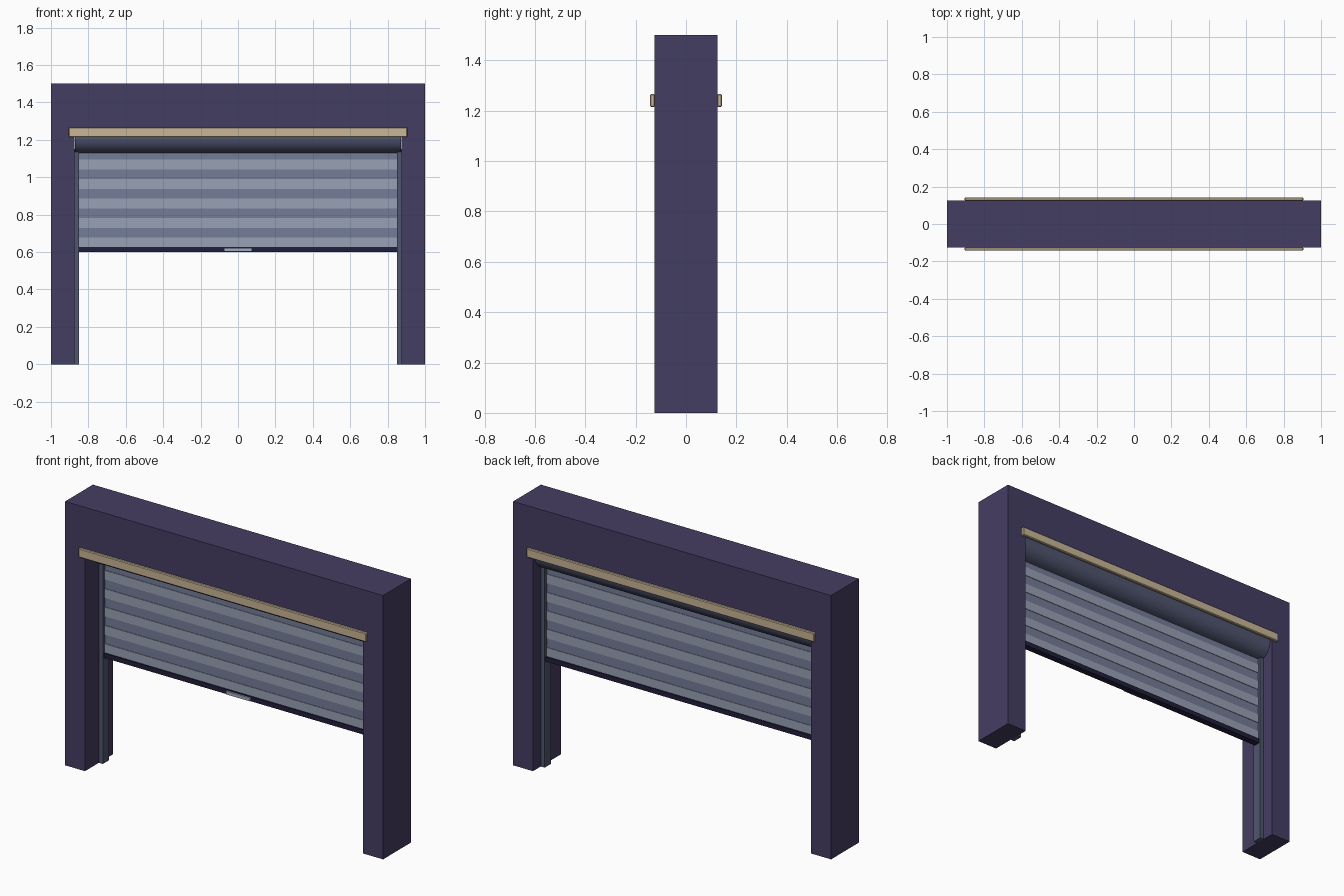
import bpy, bmesh, math

if "Cube" in bpy.data.objects:
    bpy.data.objects.remove(bpy.data.objects["Cube"])


def mat(name, r, g, b):
    lin = [((c / 255 + 0.055) / 1.055) ** 2.4 for c in (r, g, b)]
    m = bpy.data.materials.new(name)
    m.diffuse_color = (*lin, 1)
    m.use_nodes = True
    m.node_tree.nodes["Principled BSDF"].inputs["Base Color"].default_value = m.diffuse_color
    return m


WALL = mat("wall purple", 69, 61, 99)
TRIM = mat("trim tan", 200, 182, 150)
LIGHT = mat("slat light", 153, 161, 182)
DARK = mat("slat dark", 116, 125, 152)
STEEL = mat("roll steel", 80, 86, 112)
NAVY = mat("bar navy", 32, 30, 58)
GRIP = mat("handle pale", 164, 172, 194)


def finish(name, bm, m):
    me = bpy.data.meshes.new(name)
    bm.to_mesh(me)
    bm.free()
    ob = bpy.data.objects.new(name, me)
    bpy.context.collection.objects.link(ob)
    me.materials.append(m)
    return ob


def box(name, x0, x1, y0, y1, z0, z1, m, bevel=0):
    bm = bmesh.new()
    bmesh.ops.create_cube(bm, size=1)
    for v in bm.verts:
        v.co.x = x0 if v.co.x < 0 else x1
        v.co.y = y0 if v.co.y < 0 else y1
        v.co.z = z0 if v.co.z < 0 else z1
    if bevel:
        bmesh.ops.bevel(bm, geom=bm.edges[:], offset=bevel, segments=1, affect='EDGES')
    return finish(name, bm, m)


# wall: one arch-shaped outline extruded through its depth
IN, TOP = 0.875, 1.24
outline = [(-1, 0), (-IN, 0), (-IN, TOP), (IN, TOP), (IN, 0), (1, 0), (1, 1.5), (-1, 1.5)]
bm = bmesh.new()
face = bm.faces.new([bm.verts.new((x, -0.125, z)) for x, z in outline])
ext = bmesh.ops.extrude_face_region(bm, geom=[face])
bmesh.ops.translate(bm, vec=(0, 0.25, 0),
                    verts=[g for g in ext["geom"] if isinstance(g, bmesh.types.BMVert)])
bmesh.ops.recalc_face_normals(bm, faces=bm.faces)
finish("wall_frame", bm, WALL)

# lintel trims on both sides
box("trim_front", -0.905, 0.905, -0.143, -0.124, 1.215, 1.266, TRIM, 0.004)
box("trim_back", -0.905, 0.905, 0.124, 0.143, 1.215, 1.266, TRIM, 0.004)

# side guide rails
for name, s in (("left", -1), ("right", 1)):
    a, b = sorted((s * 0.85, s * 0.875))
    box("guide_" + name, a, b, 0.0, 0.055, 0, 1.15, STEEL)

# rolled-up curtain
bpy.ops.mesh.primitive_cylinder_add(vertices=40, radius=0.083, depth=2 * IN - 0.005,
                                    location=(0, 0.0275, 1.213), rotation=(0, math.pi / 2, 0))
roll = bpy.context.object
roll.name = "shutter_roll"
roll.data.materials.append(STEEL)
bpy.ops.object.shade_smooth_by_angle()

# alternating slats, the light ones slightly proud
PITCH = 0.0522
for i in range(11):
    z = 0.625 + i * PITCH
    t = 0.012 if i % 2 == 0 else 0.009
    box(f"slat_{i + 1}", -0.855, 0.855, 0.0275 - t, 0.0275 + t, z, z + PITCH,
        DARK if i % 2 else LIGHT)

# bottom bar and its handle
box("bottom_bar", -0.855, 0.855, 0.009, 0.046, 0.6, 0.627, NAVY)
box("handle", -0.075, 0.075, 0.0, 0.0095, 0.603, 0.622, GRIP)
